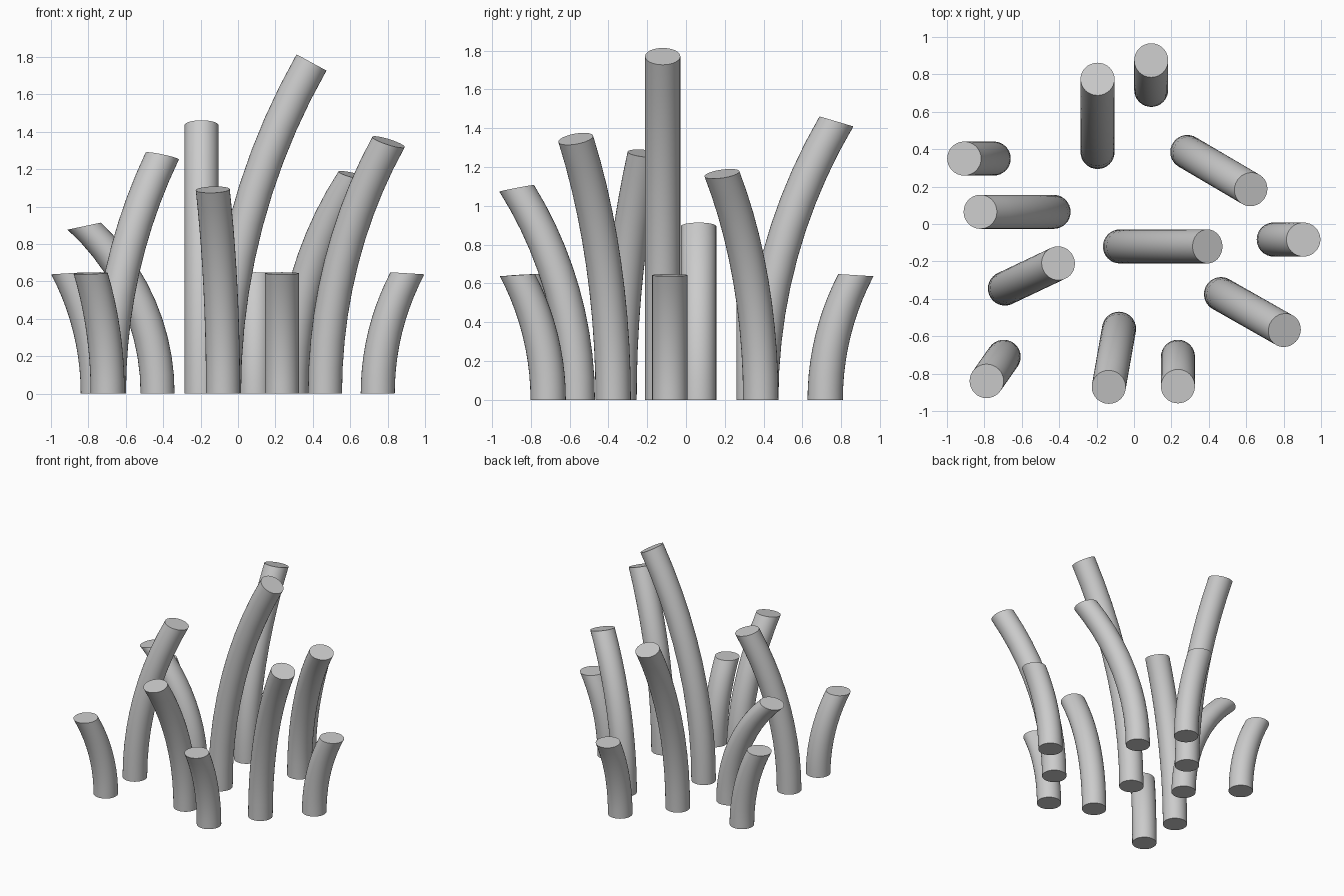
import bpy, bmesh, math
from mathutils import Vector, Matrix

if "Cube" in bpy.data.objects:
    bpy.data.objects.remove(bpy.data.objects["Cube"])

SIDES, RINGS, RADIUS = 32, 10, 0.091


def tentacle(name, base, tip, height, tilt):
    """Closed tube bending along a circular arc from base to tip; tilt is the end cap angle."""
    base, tip = Vector((*base, 0)), Vector((*tip, 0))
    lean = tip - base
    reach = lean.length
    lean.normalize()
    axis = Vector((0, 0, 1)).cross(lean)
    bend = 2 * math.atan(reach / height)
    arc = height / math.sin(bend)
    bm = bmesh.new()
    rings = []
    for i in range(RINGS + 1):
        t = i / RINGS
        centre = base + lean * arc * (1 - math.cos(bend * t))
        centre.z = arc * math.sin(bend * t)
        rot = Matrix.Rotation(math.radians(tilt) * t, 3, axis)
        ring = []
        for k in range(SIDES):
            a = 2 * math.pi * k / SIDES
            p = Vector((math.cos(a), math.sin(a), 0)) * RADIUS
            ring.append(bm.verts.new(centre + rot @ p))
        rings.append(ring)
    for lo, hi in zip(rings, rings[1:]):
        for k in range(SIDES):
            n = (k + 1) % SIDES
            bm.faces.new((lo[k], lo[n], hi[n], hi[k]))
    bm.faces.new(rings[0][::-1])
    bm.faces.new(rings[-1])
    mesh = bpy.data.meshes.new(name)
    bm.to_mesh(mesh)
    bm.free()
    obj = bpy.data.objects.new(name, mesh)
    bpy.context.collection.objects.link(obj)
    bpy.ops.object.select_all(action='DESELECT')
    obj.select_set(True)
    bpy.context.view_layer.objects.active = obj
    bpy.ops.object.shade_smooth_by_angle(angle=math.radians(35))


# Central tentacle
tentacle("centre_tentacle", (-0.075, -0.12), (0.393, -0.12), 1.77, 28.5)

# Middle ring: base, tip, height, cap tilt
middle = [
    ((-0.43, 0.065), (-0.822, 0.065), 0.895, 12),
    ((-0.69, -0.345), (-0.405, -0.21), 1.27, 13),
    ((-0.08, -0.56), (-0.135, -0.872), 1.09, 11),
    ((0.465, -0.375), (0.805, -0.568), 1.345, 20),
    ((0.285, 0.385), (0.625, 0.185), 1.165, 16),
    ((-0.195, 0.385), (-0.195, 0.775), 1.435, 16.5),
]
for i, spec in enumerate(middle, 1):
    tentacle(f"middle_tentacle_{i}", *spec)

# Short outer ring
outer = [
    ((-0.75, 0.35), (-0.908, 0.35)),
    ((-0.697, -0.71), (-0.788, -0.84)),
    ((0.235, -0.71), (0.235, -0.868)),
    ((0.747, -0.083), (0.906, -0.083)),
    ((0.092, 0.717), (0.092, 0.875)),
]
for i, (base, tip) in enumerate(outer, 1):
    tentacle(f"outer_tentacle_{i}", base, tip, 0.643, 3.5)
